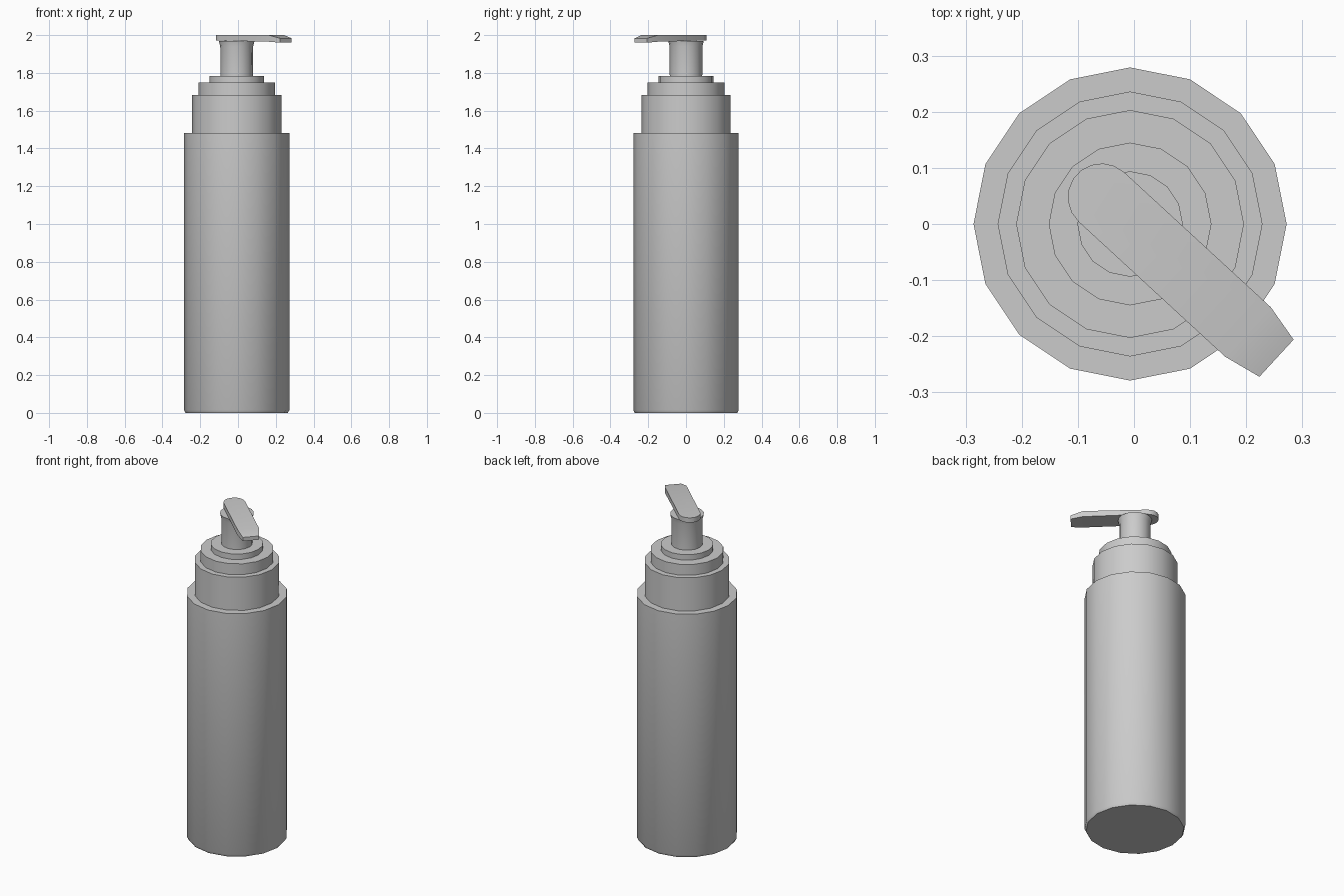
import bpy, bmesh, math

if "Cube" in bpy.data.objects:
    bpy.data.objects.remove(bpy.data.objects["Cube"])

CX = -0.007   # bottle axis
SIDES = 16


def finish(name, bm, angle=30):
    bmesh.ops.recalc_face_normals(bm, faces=bm.faces)
    me = bpy.data.meshes.new(name)
    bm.to_mesh(me)
    bm.free()
    ob = bpy.data.objects.new(name, me)
    bpy.context.collection.objects.link(ob)
    bpy.ops.object.select_all(action='DESELECT')
    ob.select_set(True)
    bpy.context.view_layer.objects.active = ob
    bpy.ops.object.shade_smooth_by_angle(angle=math.radians(angle))
    return ob


def lathe(name, profile, cap_bottom=False, cap_top=False):
    """Revolve (radius, z) points around the bottle axis."""
    bm = bmesh.new()
    rings = []
    for r, z in profile:
        rings.append([bm.verts.new((CX + r * math.cos(2 * math.pi * i / SIDES),
                                    r * math.sin(2 * math.pi * i / SIDES), z))
                      for i in range(SIDES)])
    for a, b in zip(rings, rings[1:]):
        for i in range(SIDES):
            j = (i + 1) % SIDES
            bm.faces.new((a[i], a[j], b[j], b[i]))
    if cap_bottom:
        bm.faces.new(rings[0][::-1])
    if cap_top:
        bm.faces.new(rings[-1])
    return finish(name, bm)


# Bottle with small bottom chamfer and flat shoulder
lathe("bottle", [(0.271, 0), (0.279, 0.015), (0.279, 1.482), (0.236, 1.482)], cap_bottom=True)
# Stepped screw collar
lathe("collar", [(0.236, 1.482), (0.236, 1.684), (0.203, 1.684),
                 (0.203, 1.75), (0.145, 1.75), (0.145, 1.783), (0.086, 1.783)])
# Pump stem, slightly flared at the top
lathe("pump_stem", [(0.086, 1.783), (0.087, 1.94), (0.094, 1.968)], cap_top=True)

# Pump head: flat lever with a round back end and a drooping spout tip
bm = bmesh.new()
W = 0.06                      # half width
AX, AY = -0.058, 0.048        # centre of the round end
ang = math.atan2(-0.243, 0.264)
LEN, TIP = 0.355, 0.424       # bend and tip distances


def place(u, v, z):
    c, s = math.cos(ang), math.sin(ang)
    return bm.verts.new((AX + u * c - v * s, AY + u * s + v * c, z))


outline = [(LEN, -W)]
outline[0:0] = [(W * math.cos(math.radians(a)), W * math.sin(math.radians(a)))
                for a in range(90, 271, 20)]
outline.append((LEN, W))
top = [place(u, v, 2.0) for u, v in outline]
bot = [place(u, v, 1.971 if u < 0.3 else 1.965) for u, v in outline]
n = len(outline)
for i in range(n):
    j = (i + 1) % n
    if i != n - 2:            # spout end stays open for the tip
        bm.faces.new((top[i], top[j], bot[j], bot[i]))
bm.faces.new(top)
bm.faces.new(bot[::-1])
t = [place(TIP, v, 1.983) for v in (-W + 0.015, W - 0.015)]
b = [place(TIP, v, 1.96) for v in (-W + 0.015, W - 0.015)]
R, L = n - 2, n - 1
bm.faces.new((top[R], t[0], t[1], top[L]))
bm.faces.new((bot[R], bot[L], b[1], b[0]))
bm.faces.new((top[R], bot[R], b[0], t[0]))
bm.faces.new((top[L], t[1], b[1], bot[L]))
bm.faces.new((t[0], b[0], b[1], t[1]))
finish("pump_lever", bm)
